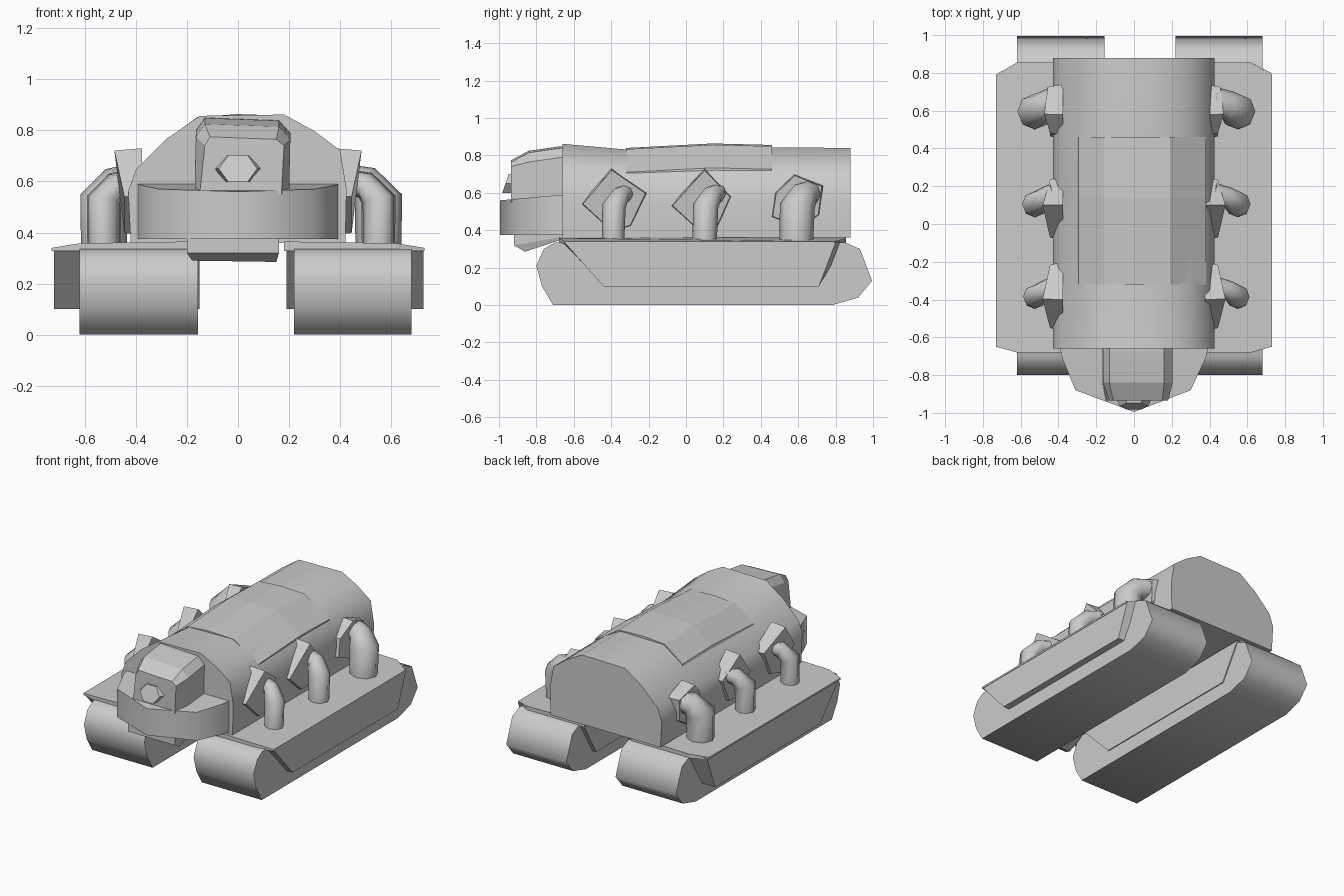
import bpy, bmesh, math
from mathutils import Vector

if "Cube" in bpy.data.objects:
    bpy.data.objects.remove(bpy.data.objects["Cube"])


def loft(name, rings, smooth=0):
    """Closed solid through rings of equally many 3D points."""
    bm = bmesh.new()
    vr = [[bm.verts.new(p) for p in r] for r in rings]
    n = len(vr[0])
    for a, b in zip(vr, vr[1:]):
        for i in range(n):
            j = (i + 1) % n
            bm.faces.new((a[i], a[j], b[j], b[i]))
    bm.faces.new(vr[0])
    bm.faces.new(vr[-1])
    bmesh.ops.recalc_face_normals(bm, faces=bm.faces[:])
    me = bpy.data.meshes.new(name)
    bm.to_mesh(me)
    bm.free()
    ob = bpy.data.objects.new(name, me)
    bpy.context.collection.objects.link(ob)
    if smooth:
        bpy.ops.object.select_all(action='DESELECT')
        bpy.context.view_layer.objects.active = ob
        ob.select_set(True)
        bpy.ops.object.shade_smooth_by_angle(angle=math.radians(smooth))
    return ob


def along_x(pts, x):
    return [(x, y, z) for y, z in pts]


def along_y(pts, y, dz=0):
    return [(x, y, z + (dz if z > 0.5 else 0)) for x, z in pts]


def along_z(pts, z):
    return [(x, y, z) for x, y in pts]


def pipe(name, path, radii, sides=8):
    """Mitred tube along a path of points."""
    path = [Vector(p) for p in path]
    rings = []
    for i, p in enumerate(path):
        d = (path[min(i + 1, len(path) - 1)] - path[max(i - 1, 0)]).normalized()
        u = d.cross(Vector((0, 1, 0))).normalized()
        v = d.cross(u)
        rings.append([p + radii[i] * (u * math.cos(a) + v * math.sin(a))
                      for a in (math.tau * k / sides for k in range(sides))])
    loft(name, rings, 50)


# Tracks (the two sides are slightly offset)
track = [(-0.71, 0), (-0.77, 0.10), (-0.80, 0.21), (-0.76, 0.30), (-0.70, 0.335),
         (0.85, 0.335), (0.93, 0.30), (0.995, 0.13), (0.92, 0.04), (0.78, 0)]
for side, x0, x1 in (("left", -0.62, -0.157), ("right", 0.22, 0.68)):
    loft("track_" + side, [along_x(track, x0), along_x(track, x1)], 65)

# Fenders: trapezoid skirts hanging on both faces of each track under a plate
skirt_mid = [(-0.68, 0.345), (-0.44, 0.10), (0.71, 0.10), (0.855, 0.345)]
skirt_out = [(-0.65, 0.335), (-0.44, 0.10), (0.71, 0.10), (0.80, 0.335)]
for side, outer, mid, inner in (("left", -0.72, -0.60, -0.15), ("right", 0.727, 0.62, 0.19)):
    loft("fender_skirt_" + side, [along_x(skirt_out, outer), along_x(skirt_mid, mid),
                                  along_x(skirt_mid, inner)])
    s = math.copysign(1, outer)
    plate = [(s * 0.18, -0.68), (s * 0.62, -0.68), (s * 0.73, -0.65),
             (s * 0.73, 0.79), (s * 0.62, 0.855), (s * 0.18, 0.855)]
    top = [(x, y, 0.365 if abs(x) < 0.3 else 0.358 if abs(x) < 0.7 else 0.34) for x, y in plate]
    loft("fender_plate_" + side, [along_z(plate, 0.328), top])

# Barrel shaped hull
hull = [(-0.42, 0.36), (-0.43, 0.54), (-0.40, 0.625), (-0.28, 0.745), (-0.15, 0.835),
        (0.18, 0.84), (0.30, 0.775), (0.40, 0.70), (0.425, 0.55), (0.42, 0.36)]
loft("hull", [along_y(hull, -0.66, 0.022), along_y(hull, -0.3, -0.01),
              along_y(hull, 0.15, 0.006), along_y(hull, 0.88)], 50)

# Raised roof panel, nearly flush with the hull
panel = [(-0.31, 0.68), (-0.295, 0.738), (-0.16, 0.84), (0.0, 0.852),
         (0.19, 0.845), (0.38, 0.722), (0.38, 0.66)]
loft("roof_panel", [along_y(panel, -0.32, -0.012), along_y(panel, 0.14, 0.012),
                    along_y(panel, 0.46, 0.004)])

# Nose collar with its top sloping up to the hull
nose = [(-0.395, -0.65), (-0.38, -0.71), (-0.31, -0.88), (0.0, -0.995),
        (0.30, -0.88), (0.38, -0.71), (0.395, -0.65)]
loft("nose_collar", [along_z(nose, 0.375),
                     [(x, y, 0.56 + 0.03 * (y + 0.995) / 0.335) for x, y in nose]], 50)

# Lower lip beneath the nose
lip0 = [(-0.18, -0.86, 0.29), (0.15, -0.86, 0.285), (0.15, -0.68, 0.345), (-0.18, -0.68, 0.345)]
lip1 = [(-0.20, -0.92), (0.16, -0.92), (0.16, -0.66), (-0.20, -0.66)]
loft("nose_lip", [lip0, [(x, y, 0.32 if y < -0.8 else 0.365) for x, y in lip1],
                  along_z(lip1, 0.385)])

# Cab with bevelled edges and a round port
cab = [(-0.17, 0.55), (-0.165, 0.79), (-0.13, 0.84), (0.16, 0.83), (0.205, 0.78), (0.20, 0.55)]
front = [(-0.15, 0.55), (-0.13, 0.74), (-0.11, 0.775), (0.15, 0.765), (0.18, 0.74), (0.17, 0.55)]
loft("cab", [along_y(cab, -0.64, 0.01), along_y(cab, -0.68, 0.008),
             along_y(cab, -0.84, -0.015), along_y(front, -0.935)])
port = [(0.10 * math.cos(a), 0.65 + 0.06 * math.sin(a))
        for a in (math.tau * k / 6 for k in range(6))]
loft("front_port", [along_y(port, -0.91),
                    [(x * 0.75, -0.965 + (z - 0.65) * 0.35, z) for x, z in port]])

# Mounting plates and elbow exhaust pipes along both sides
plates = [[(-0.57, 0.54), (-0.40, 0.73), (-0.20, 0.60), (-0.29, 0.42), (-0.40, 0.39)],
          [(-0.09, 0.53), (0.10, 0.73), (0.25, 0.58), (0.17, 0.41), (0.06, 0.40)],
          [(0.45, 0.47), (0.47, 0.60), (0.58, 0.70), (0.74, 0.64), (0.72, 0.48), (0.60, 0.41)]]
pipes = [(-0.39, 0.06), (0.10, 0.065), (0.59, 0.09)]
for side, s, px in (("left", -1, 0.525), ("right", 1, 0.55)):
    for i, (pl, (y, r)) in enumerate(zip(plates, pipes)):
        cy = sum(p[0] for p in pl) / len(pl)
        inner = [(s * 0.375, a, b) for a, b in pl]
        outer = [(s * (0.445 + max(0, b - 0.6) * 0.3), cy + (a - cy) * 0.9,
                  0.55 + (b - 0.55) * 0.95) for a, b in pl]
        loft(f"exhaust_plate_{side}_{i + 1}", [inner, outer])
        pipe(f"exhaust_pipe_{side}_{i + 1}",
             [(s * 0.42, y + 0.07, 0.60), (s * (px - 0.05), y + 0.04, 0.585),
              (s * px, y + 0.005, 0.53), (s * px, y, 0.34)],
             [r * 0.75, r * 0.85, r * 1.05, r])
